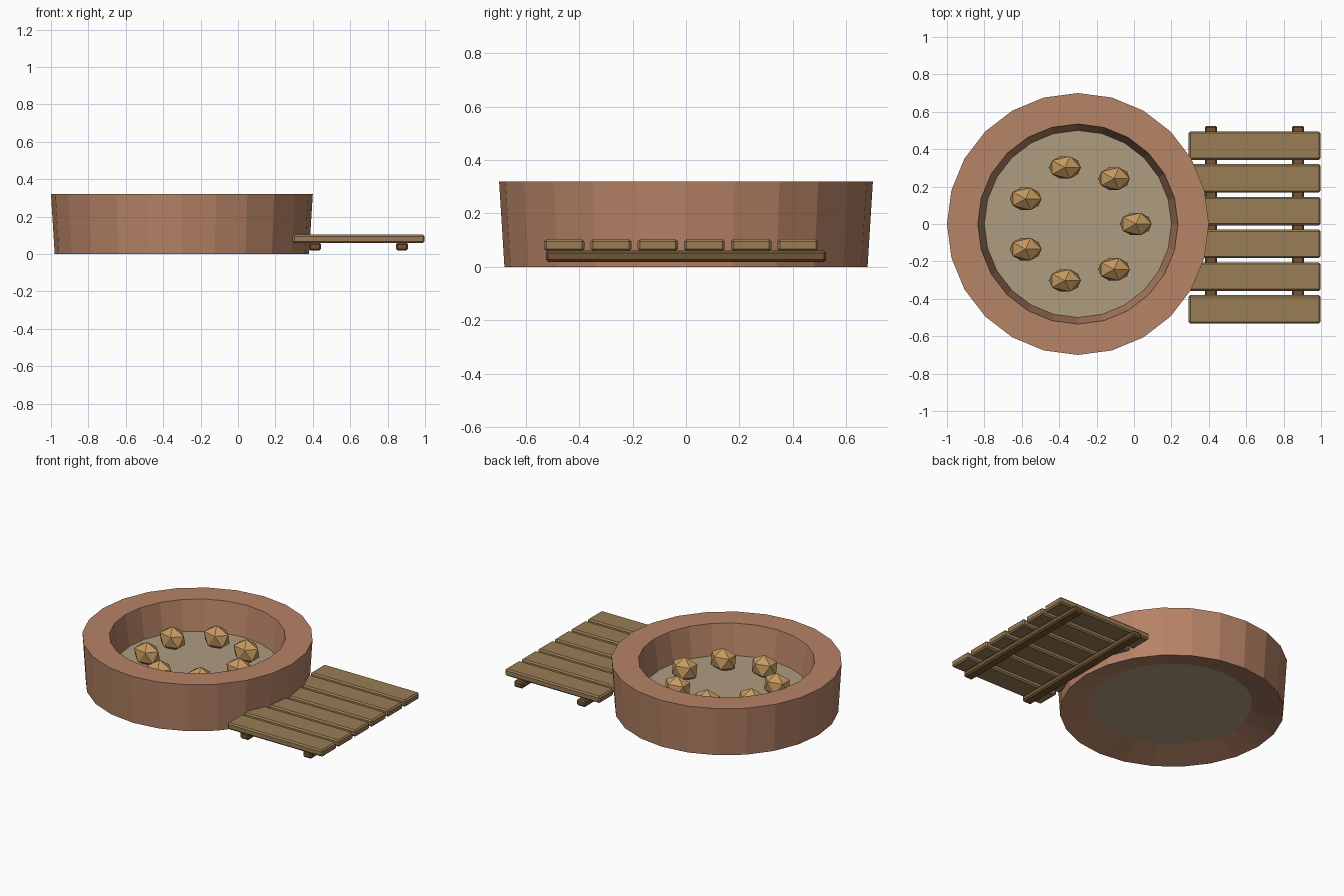
import bpy
import bmesh
import math
from mathutils import Matrix, Vector

default = bpy.data.objects.get("Cube")
if default:
    bpy.data.objects.remove(default, do_unlink=True)

CENTRE = Vector((-0.3, 0, 0))
SIDES = 24


def material(name, srgb):
    """Flat material from a display colour, stored as linear values."""
    colour = [(c / 255) ** 2.2 for c in srgb] + [1]
    mat = bpy.data.materials.new(name)
    mat.use_nodes = True
    mat.diffuse_color = colour
    mat.node_tree.nodes["Principled BSDF"].inputs["Base Color"].default_value = colour
    return mat


def add_object(name, bm, mat, location=(0, 0, 0)):
    bmesh.ops.recalc_face_normals(bm, faces=bm.faces)
    mesh = bpy.data.meshes.new(name)
    bm.to_mesh(mesh)
    bm.free()
    mesh.materials.append(mat)
    obj = bpy.data.objects.new(name, mesh)
    obj.location = location
    bpy.context.collection.objects.link(obj)
    return obj


def board(name, size, location, mat):
    """Box with narrow chamfered edges."""
    bm = bmesh.new()
    bmesh.ops.create_cube(bm, size=1, matrix=Matrix.Diagonal((*size, 1)))
    obj = add_object(name, bm, mat, location)
    bevel = obj.modifiers.new("chamfer", "BEVEL")
    bevel.width = 0.009
    bevel.segments = 1
    return obj


clay = material("terracotta", (181, 130, 102))
sand = material("sand", (172, 155, 127))
stone = material("ochre stone", (196, 152, 96))
wood = material("plank wood", (151, 124, 86))
dark_wood = material("dark wood", (112, 86, 56))

# Basin wall: closed profile spun around the vertical axis
profile = [(0.68, 0), (0.70, 0.32), (0.535, 0.32), (0.488, 0.05)]
bm = bmesh.new()
rings = []
for i in range(SIDES):
    a = math.tau * i / SIDES
    rings.append([bm.verts.new((r * math.cos(a), r * math.sin(a), z)) for r, z in profile])
for i, ring in enumerate(rings):
    following = rings[(i + 1) % SIDES]
    for j in range(len(profile)):
        k = (j + 1) % len(profile)
        bm.faces.new((ring[j], following[j], following[k], ring[k]))
add_object("basin_wall", bm, clay, CENTRE)

# Sand floor filling the bottom of the basin
bm = bmesh.new()
bmesh.ops.create_cone(bm, cap_ends=True, segments=SIDES,
                      radius1=0.488, radius2=0.5, depth=0.07,
                      matrix=Matrix.Rotation(math.pi / 2, 4, "Z"))
add_object("basin_floor", bm, sand, CENTRE + Vector((0, 0, 0.085)))

# Ring of faceted stones
for i in range(7):
    a = math.tau * i / 7
    bm = bmesh.new()
    bmesh.ops.create_icosphere(bm, subdivisions=1, radius=1,
                               matrix=Matrix.Diagonal((0.095, 0.07, 0.08, 1)))
    spot = CENTRE + Vector((0.31 * math.cos(a), 0.31 * math.sin(a), 0.178))
    add_object(f"stone_{i + 1}", bm, stone, spot)

# Deck planks resting on two cross beams
for i in range(6):
    board(f"deck_plank_{i + 1}", (0.705, 0.152, 0.045),
          (0.6445, -0.456 + 0.175 * i, 0.081), wood)
for side, x in (("inner", 0.412), ("outer", 0.877)):
    board(f"deck_beam_{side}", (0.065, 1.05, 0.042), (x, 0, 0.04), dark_wood)
